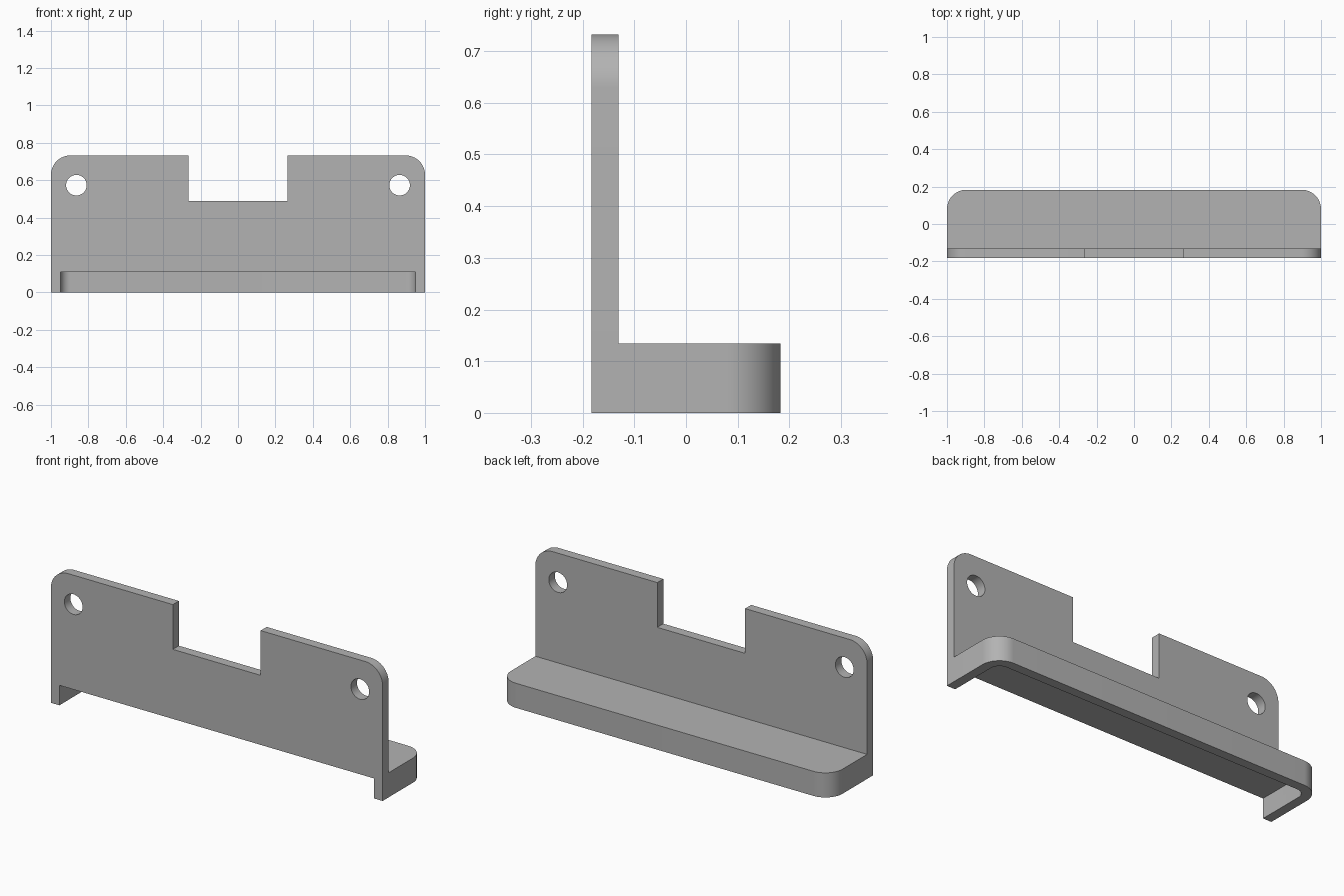
import bpy, bmesh
from math import sin, cos, pi, radians
from mathutils import Vector

cube = bpy.data.objects.get("Cube")
if cube:
    bpy.data.objects.remove(cube, do_unlink=True)

grey = bpy.data.materials.new("plain grey")
grey.use_nodes = True
grey.diffuse_color = (0.45, 0.45, 0.45, 1)
grey.node_tree.nodes["Principled BSDF"].inputs["Base Color"].default_value = (0.45, 0.45, 0.45, 1)

HALF, FRONT, PLATE_BACK, BACK = 1.0, -0.183, -0.131, 0.183
HEIGHT, SHELF_TOP, WALL = 0.732, 0.134, 0.051
RADIUS = 0.104


def rounded_corner(x, y, r, steps=16):
    """Quarter arc for the upper right corner of a profile."""
    return [(x - r + r * cos(a), y - r + r * sin(a))
            for a in (i * pi / 2 / steps for i in range(steps + 1))]


def mirrored(right_side):
    """Close a profile by mirroring its right half across x = 0."""
    return right_side + [(-x, y) for x, y in reversed(right_side)]


def prism(name, profile, start, end, upright):
    """Extrude a profile along y (upright) or along z (flat)."""
    bm = bmesh.new()
    place = (lambda p: (p[0], start, p[1])) if upright else (lambda p: (p[0], p[1], start))
    face = bm.faces.new([bm.verts.new(place(p)) for p in profile])
    depth = end - start
    ext = bmesh.ops.extrude_face_region(bm, geom=[face])
    move = Vector((0, depth, 0)) if upright else Vector((0, 0, depth))
    bmesh.ops.translate(bm, vec=move,
                        verts=[v for v in ext["geom"] if isinstance(v, bmesh.types.BMVert)])
    bmesh.ops.recalc_face_normals(bm, faces=bm.faces)
    mesh = bpy.data.meshes.new(name)
    bm.to_mesh(mesh)
    bm.free()
    mesh.materials.append(grey)
    obj = bpy.data.objects.new(name, mesh)
    bpy.context.collection.objects.link(obj)
    return obj


def combine(target, tool, operation):
    """Apply a boolean and discard the tool object."""
    mod = target.modifiers.new(operation, 'BOOLEAN')
    mod.operation, mod.solver, mod.object = operation, 'EXACT', tool
    bpy.context.view_layer.objects.active = target
    bpy.ops.object.modifier_apply(modifier=mod.name)
    bpy.data.objects.remove(tool, do_unlink=True)


# Upright plate with rounded shoulders and a central notch
plate = mirrored([(HALF, 0)] + rounded_corner(HALF, HEIGHT, RADIUS)
                 + [(0.265, HEIGHT), (0.265, 0.488)])
bracket = prism("mounting_bracket", plate, FRONT, PLATE_BACK, True)

# Shelf behind the plate with rounded rear corners
shelf = mirrored([(HALF, FRONT)] + rounded_corner(HALF, BACK, RADIUS))
combine(bracket, prism("shelf", shelf, 0, SHELF_TOP, False), 'UNION')

# Hollow underside, open at the front and below
inner = HALF - WALL
pocket = mirrored([(inner, FRONT - 0.1)]
                  + rounded_corner(inner, BACK - WALL, RADIUS - WALL))
combine(bracket, prism("underside_pocket", pocket, -0.1, 0.109, False), 'DIFFERENCE')

# Screw holes
for side in (-1, 1):
    ring = [(side * 0.864 + 0.055 * cos(i * pi / 24), 0.573 + 0.055 * sin(i * pi / 24))
            for i in range(48)]
    combine(bracket, prism("screw_hole", ring, FRONT - 0.1, PLATE_BACK + 0.1, True), 'DIFFERENCE')

# Smooth the arcs, keep the edges crisp
bpy.ops.object.select_all(action='DESELECT')
bracket.select_set(True)
bpy.context.view_layer.objects.active = bracket
bpy.ops.object.shade_smooth_by_angle(angle=radians(30))
